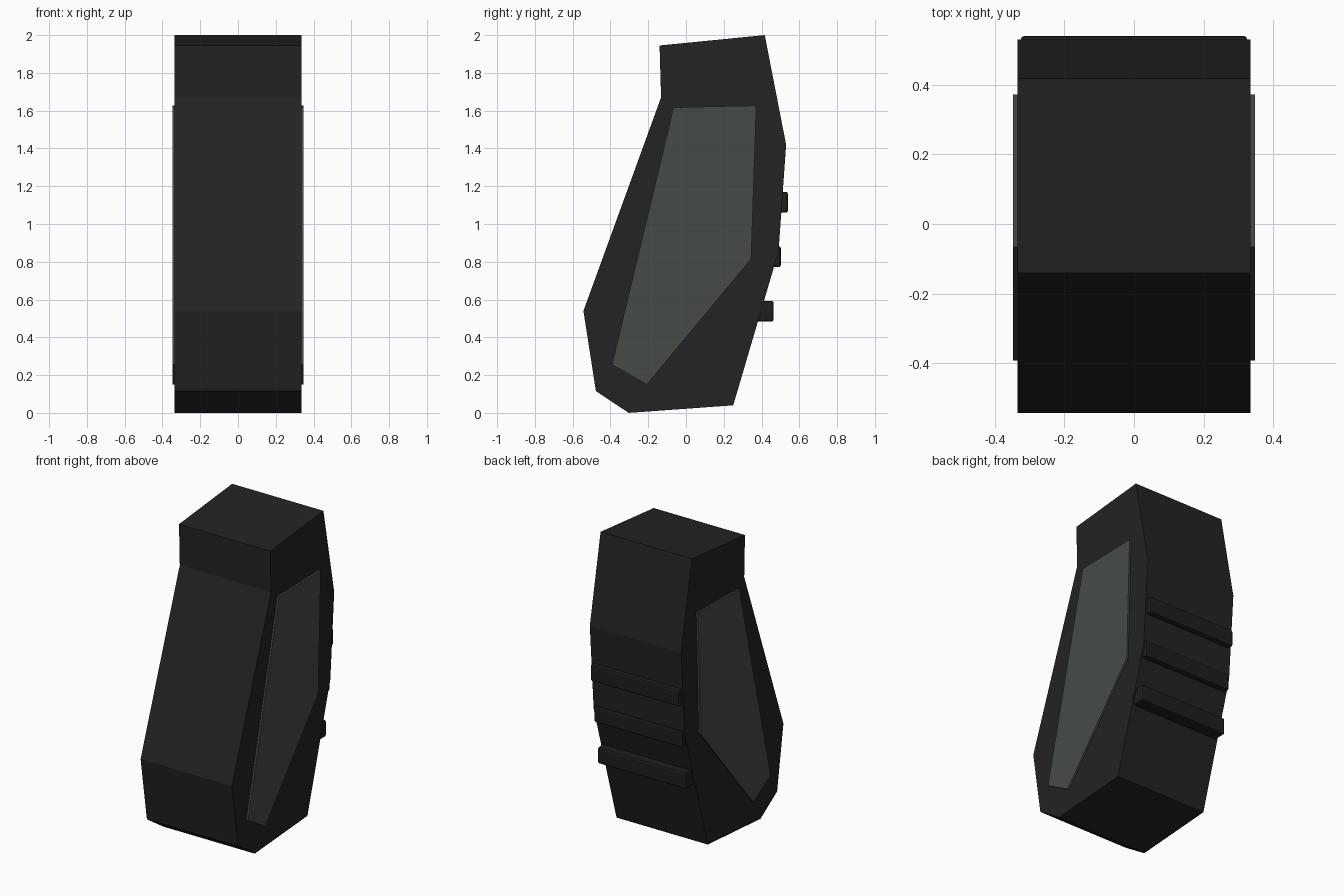
import bpy, bmesh

if "Cube" in bpy.data.objects:
    bpy.data.objects.remove(bpy.data.objects["Cube"])


def material(name, rgb):
    m = bpy.data.materials.new(name)
    m.diffuse_color = (*rgb, 1.0)
    m.use_nodes = True
    m.node_tree.nodes["Principled BSDF"].inputs["Base Color"].default_value = m.diffuse_color
    return m


BLACK = material("matte black", (0.017, 0.017, 0.017))
RIB = material("rib black", (0.013, 0.013, 0.013))
GREY = material("panel grey green", (0.061, 0.071, 0.062))


def extrude_profile(name, points, x0, x1, mat):
    """Extrude a (y, z) side profile along x."""
    bm = bmesh.new()
    face = bm.faces.new([bm.verts.new((x0, y, z)) for y, z in points])
    ext = bmesh.ops.extrude_face_region(bm, geom=[face])
    verts = [v for v in ext["geom"] if isinstance(v, bmesh.types.BMVert)]
    bmesh.ops.translate(bm, verts=verts, vec=(x1 - x0, 0, 0))
    bmesh.ops.recalc_face_normals(bm, faces=bm.faces)
    mesh = bpy.data.meshes.new(name)
    bm.to_mesh(mesh)
    bm.free()
    mesh.materials.append(mat)
    obj = bpy.data.objects.new(name, mesh)
    bpy.context.collection.objects.link(obj)
    return obj


# Main grip body
body = [(-0.14, 1.945), (0.417, 2.0), (0.53, 1.42), (0.49, 0.855), (0.25, 0.04),
        (-0.303, 0.0), (-0.477, 0.115), (-0.543, 0.54), (-0.132, 1.67)]
extrude_profile("grip_body", body, -0.335, 0.335, BLACK)

# Thin inlay panels on both sides
panel = [(-0.066, 1.617), (0.372, 1.627), (0.345, 0.815), (-0.208, 0.15), (-0.392, 0.256)]
for side, s in (("left", -1), ("right", 1)):
    extrude_profile(side + "_panel", panel, s * 0.33, s * 0.347, GREY)

# Finger ribs across the back
for label, y, z in (("upper", 0.54, 1.115), ("middle", 0.502, 0.827), ("lower", 0.464, 0.538)):
    h = 0.055
    rect = [(y - 0.11, z - h), (y, z - h), (y, z + h), (y - 0.11, z + h)]
    rib = extrude_profile(label + "_rib", rect, -0.325, 0.325, RIB)
    bevel = rib.modifiers.new("bevel", 'BEVEL')
    bevel.width = 0.011
    bevel.segments = 2
